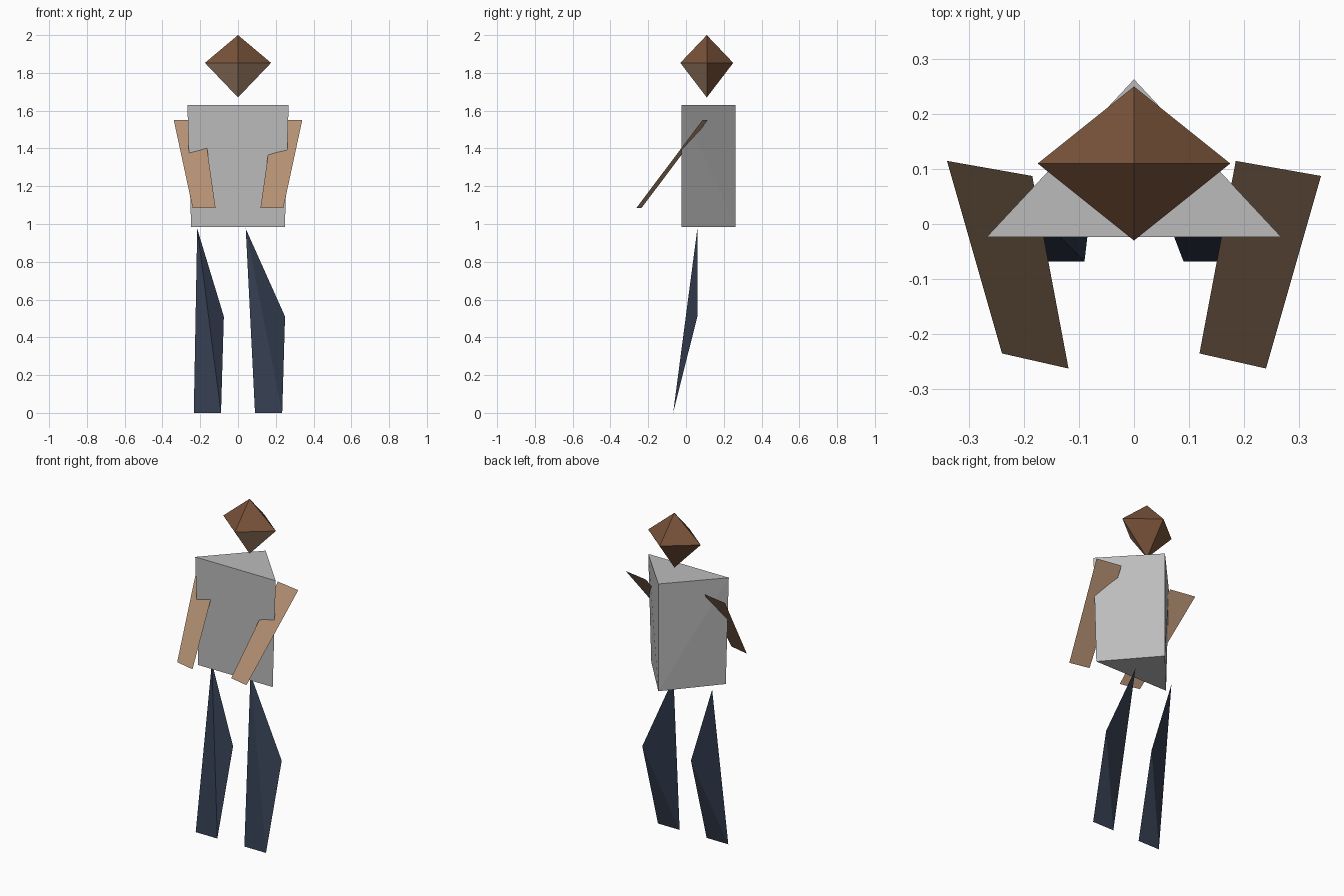
import bpy
import bmesh

cube = bpy.data.objects.get("Cube")
if cube:
    bpy.data.objects.remove(cube, do_unlink=True)


def material(name, rgb):
    mat = bpy.data.materials.new(name)
    mat.use_nodes = True
    mat.diffuse_color = (*rgb, 1)
    mat.node_tree.nodes["Principled BSDF"].inputs["Base Color"].default_value = (*rgb, 1)
    return mat


hair = material("brown hair", (0.19, 0.085, 0.042))
skin = material("skin", (0.45, 0.28, 0.17))
shirt = material("grey shirt", (0.50, 0.50, 0.50))
denim = material("dark blue denim", (0.034, 0.047, 0.080))


def build(name, points, mats, hull=True):
    """Flat-faced solid (convex hull) or a single sheet through the points."""
    bm = bmesh.new()
    verts = [bm.verts.new(p) for p in points]
    if hull:
        bmesh.ops.convex_hull(bm, input=verts)
        bmesh.ops.recalc_face_normals(bm, faces=bm.faces)
    else:
        bm.faces.new(verts)
    mesh = bpy.data.meshes.new(name)
    bm.to_mesh(mesh)
    bm.free()
    for mat in mats:
        mesh.materials.append(mat)
    obj = bpy.data.objects.new(name, mesh)
    bpy.context.collection.objects.link(obj)
    return obj


# Head: octahedron with hair, and skin on the lower front faces
head_y, head_z = 0.11, 1.853
head = build("head", [(0, head_y, 2.0), (0, head_y, 1.67),
                      (-0.175, head_y, head_z), (0.175, head_y, head_z),
                      (0, head_y - 0.14, head_z), (0, head_y + 0.14, head_z)],
             [hair, skin])
for face in head.data.polygons:
    if face.normal.y < 0 and face.normal.z < 0:
        face.material_index = 1

# Torso: triangular prism, slightly narrower at the waist
build("torso", [p for half, z in ((0.248, 0.985), (0.268, 1.63))
                for p in ((-half, -0.024, z), (half, -0.024, z), (0, 0.263, z))],
      [shirt])

# Arms: thin sheets reaching forward, both tilted the same way
for name, side, tilt in (("right_arm", -1, 1), ("left_arm", 1, -1)):
    d = 0.0137 * tilt
    build(name, [(side * 0.185, 0.101 - d, 1.55), (side * 0.34, 0.101 + d, 1.55),
                 (side * 0.24, -0.249 + d, 1.085), (side * 0.119, -0.249 - d, 1.085)],
          [skin], hull=False)

# Legs: tall tetrahedra with the knee point towards the left
for name, side, hip_x, knee_x in (("right_leg", -1, -0.216, -0.075),
                                  ("left_leg", 1, 0.041, 0.249)):
    build(name, [(hip_x, 0.06, 0.975), (knee_x, 0.06, 0.51),
                 (side * 0.09, -0.068, 0), (side * 0.234, -0.068, 0)], [denim])
